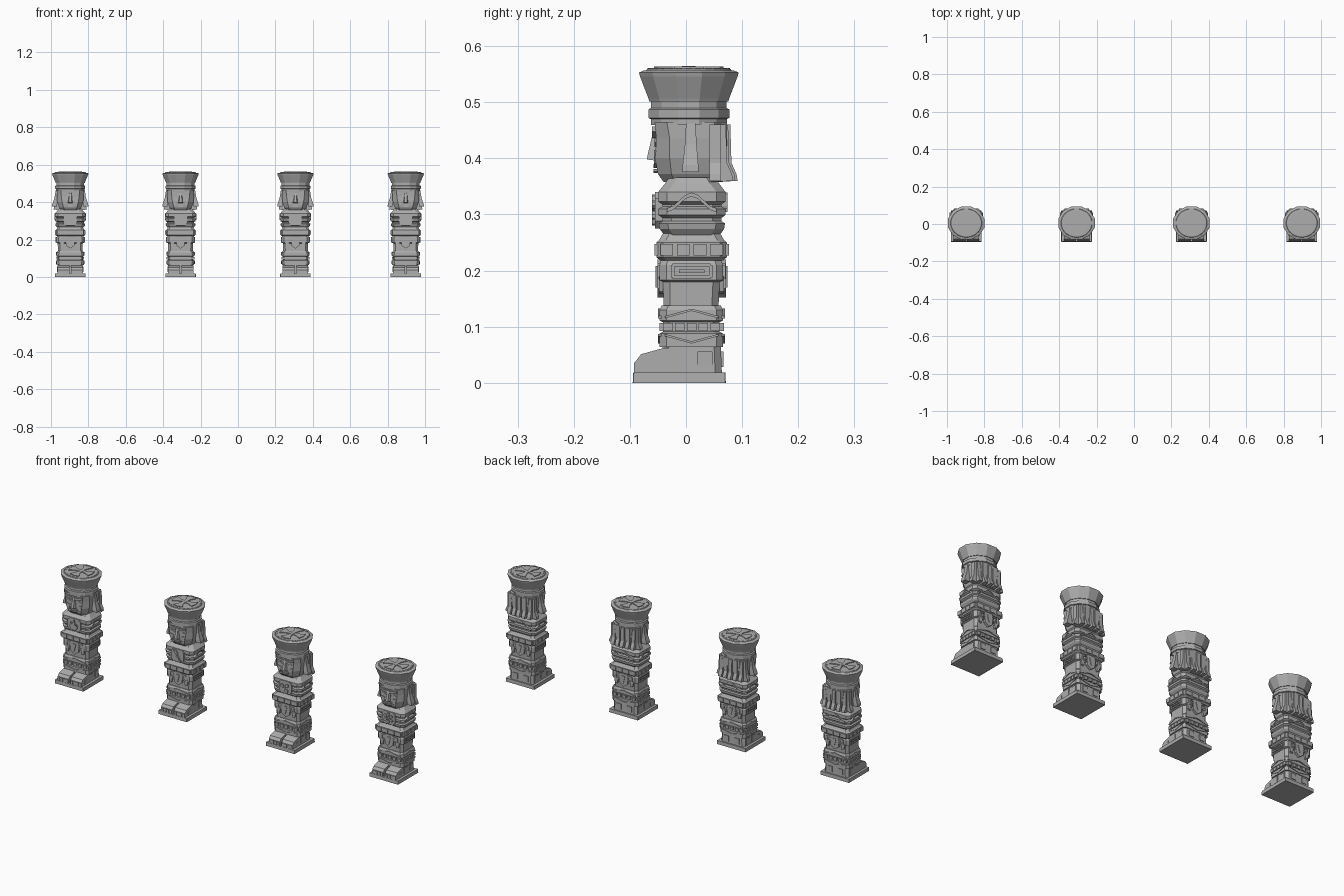
import bpy, bmesh
from math import pi, sin, cos
from mathutils import Matrix, Vector

if "Cube" in bpy.data.objects:
    bpy.data.objects.remove(bpy.data.objects["Cube"])

stone = bpy.data.materials.new("grey stone")
stone.use_nodes = True
GREY = (0.42, 0.42, 0.42, 1)
stone.diffuse_color = GREY
stone.node_tree.nodes["Principled BSDF"].inputs["Base Color"].default_value = GREY

STATUES = {"first": -0.897, "second": -0.307, "third": 0.307, "fourth": 0.897}
CY = 0.01  # body axis


def part(name, bm, statues=STATUES):
    """Finish a mesh and stand one copy in each listed statue."""
    bmesh.ops.recalc_face_normals(bm, faces=bm.faces)
    mesh = bpy.data.meshes.new(name)
    bm.to_mesh(mesh)
    bm.free()
    mesh.materials.append(stone)
    for s in statues:
        ob = bpy.data.objects.new(f"{s}_{name}", mesh)
        ob.location.x = STATUES[s]
        bpy.context.collection.objects.link(ob)


def loft(bm, rings):
    """Skin a stack of equal-length point rings and cap the ends."""
    rows = [[bm.verts.new(p) for p in r] for r in rings]
    sides = []
    for a, b in zip(rows, rows[1:]):
        for i in range(len(a)):
            j = (i + 1) % len(a)
            sides.append(bm.faces.new((a[i], a[j], b[j], b[i])))
    bm.faces.new(rows[0][::-1])
    bm.faces.new(rows[-1])
    return sides


def block(z, hx, y0, y1, c=0.012):
    """Rectangle ring with cut corners."""
    return [(-hx + c, y0, z), (hx - c, y0, z), (hx, y0 + c, z), (hx, y1 - c, z),
            (hx - c, y1, z), (-hx + c, y1, z), (-hx, y1 - c, z), (-hx, y0 + c, z)]


def oval(z, rx, ry, n=12):
    return [(rx * cos(2 * pi * (i + .5) / n), 0.005 + ry * sin(2 * pi * (i + .5) / n), z)
            for i in range(n)]


def wall(turn, dist, cy=CY):
    """Matrix that lays a flat outline on an upright wall; turn 0 is the front."""
    return (Matrix.Translation((0, cy, 0)) @ Matrix.Rotation(turn * pi / 2, 4, 'Z')
            @ Matrix.Translation((0, -dist, 0)) @ Matrix.Rotation(pi / 2, 4, 'X'))


def plate(bm, pts, m, depth=0.005, sink=0.006):
    loft(bm, [[m @ Vector((u, v, w)) for u, v in pts] for w in (-sink, depth)])


def rect(u, v, hu, hv):
    return [(u - hu, v - hv), (u + hu, v - hv), (u + hu, v + hv), (u - hu, v + hv)]


def walls(hx, hy):
    """The four wall matrices with their half widths."""
    return [(wall(k, hx if k % 2 else hy), hy if k % 2 else hx) for k in range(4)]


def frame(bm, m, v, hu, hv, t=0.003, depth=0.004):
    for s in (-1, 1):
        plate(bm, rect(0, v + s * hv, hu, t), m, depth)
        plate(bm, rect(s * hu, v, t, hv), m, depth)


# Plinth
bm = bmesh.new()
loft(bm, [block(0, .082, -.095, .071, .001), block(.018, .081, -.094, .07, .001)])
part("plinth", bm)

# Feet with toes
bm = bmesh.new()
for s in (-1, 1):
    profile = [(-.09, .016), (-.09, .038), (-.08, .051), (-.04, .062), (0, .062), (0, .016)]
    loft(bm, [[(s * x, y, z) for y, z in profile] for x in (.005, .068)])
    for t in range(4):
        plate(bm, rect(s * (.013 + t * .0158), .027, .006, .009), wall(0, .1), .003, .012)
    for k, u in ((1, -.067), (3, .067)):
        plate(bm, [(u - .008, .026), (u + .008, .026), (u + .008, .044 if k == 1 else .038),
                   (u - .008, .038 if k == 1 else .044)], wall(k, .068), .002)
part("feet", bm)

# Legs with raised panels
bm = bmesh.new()
loft(bm, [block(.016, .068, -.045, .064), block(.066, .066, -.042, .062)])
for m, w in walls(.066, .053)[1:]:
    for s in (-1, 1):
        plate(bm, rect(s * w * .45, .042, .013, .014), m, .004)
part("legs", bm)

# Shin band: two chevron collars with a row of beads between
bm = bmesh.new()
loft(bm, [block(.064, .073, -.047, .066), block(.088, .073, -.047, .066),
          block(.091, .067, -.041, .06), block(.108, .067, -.041, .06),
          block(.111, .073, -.047, .066), block(.13, .073, -.047, .066),
          block(.138, .069, -.043, .062)])
for m, w in walls(.073, .0565):
    e = w - .009
    for z, d in ((.083, -.013), (.115, .013)):
        plate(bm, [(-e, z), (0, z + d), (e, z), (e, z + .004), (0, z + d + .004), (-e, z + .004)],
              m, .003)
    for i in range(5):
        plate(bm, rect((i - 2) * w * .37, .0995, .0085, .0075), m, .001, .008)
part("shin_band", bm)

# Thighs and skirt
bm = bmesh.new()
loft(bm, [block(.136, .066, -.04, .058), block(.18, .067, -.041, .06),
          block(.183, .074, -.047, .066), block(.21, .074, -.047, .066),
          block(.224, .068, -.043, .061)])
for m, w in walls(.074, .0565):
    frame(bm, m, .199, w * .6, .011)
    plate(bm, rect(0, .199, w * .4, .003), m, .004)
part("skirt", bm)

# Loincloth flaps, front and back
bm = bmesh.new()
for k in (0, 2):
    plate(bm, [(-.022, .22), (-.022, .168), (0, .152), (.022, .168), (.022, .22)],
          wall(k, .057), .004, .012)
    plate(bm, [(-.01, .208), (0, .17), (.01, .208)], wall(k, .06), .004)
    for s in (-1, 1):
        plate(bm, [(s * .032, .19), (s * .056, .19), (s * .05, .163), (s * .038, .158)],
              wall(k, .056), .002, .012)
part("loincloth", bm)

# Belt with square studs
bm = bmesh.new()
loft(bm, [block(.218, .072, -.046, .066), block(.224, .079, -.053, .073),
          block(.25, .079, -.053, .073), block(.254, .074, -.048, .068),
          block(.268, .066, -.04, .06)])
for m, w in walls(.079, .063):
    for i in range(4):
        plate(bm, rect((i - 1.5) * w * .47, .237, w * .18, .0105), m, .0035)
part("belt", bm)

# Torso with ribs
bm = bmesh.new()
ribs = [(.262, .068), (.274, .078), (.284, .08), (.288, .073), (.294, .073), (.299, .081),
        (.31, .081), (.314, .073), (.318, .073), (.323, .081), (.34, .081), (.355, .068), (.366, .06)]
loft(bm, [block(z, h, .025 - h * .92, h * .87, .016) for z, h in ribs])
for k in (1, 2, 3):
    w = .058 if k == 2 else .044
    arch = [(u * w / 4, .318 + .014 * cos(u * pi / 4)) for u in range(-4, 5)]
    plate(bm, arch + [(u, v + .007) for u, v in arch[::-1]],
          wall(k, .06 if k == 2 else .08), .004, .01)
part("torso", bm)

# Chest plaque and its emblems
bm = bmesh.new()
plate(bm, [(-.036, .288), (-.024, .275), (.024, .275), (.036, .288), (.036, .328),
           (.024, .34), (-.024, .34), (-.036, .328)], wall(0, .062), .003, .015)
part("chest_plaque", bm)

CHEST = wall(0, .065)


def petal(a, r0, r1, w, cu=0, cv=.308):
    shape = [(r0, 0), ((r0 + r1) / 2, -w), (r1 - w * .4, -w * .7), (r1, 0),
             (r1 - w * .4, w * .7), ((r0 + r1) / 2, w)]
    return [(cu + r * cos(a) - t * sin(a), cv + r * sin(a) + t * cos(a)) for r, t in shape]


flame = [(-.012, .282), (.012, .282), (.022, .296), (.018, .314), (.01, .306), (.003, .335),
         (-.008, .312), (-.016, .32), (-.022, .297)]
bolt = [(-.024, .334), (-.006, .334), (.006, .316), (0, .314), (.024, .281), (-.007, .304),
        (0, .307)]
emblems = {"first": ("flame_emblem", [flame]), "second": ("bolt_emblem", [bolt]),
           "third": ("leaf_emblem", [petal(a, 0, .024, .009, u, v) for a, u, v in
                                     ((.9, .004, .307), (2.5, -.004, .306), (-1, .002, .302))]),
           "fourth": ("flower_emblem", [petal(k * pi / 3 + pi / 6, .005, .028, .007)
                                        for k in range(6)])}
for statue, (name, shapes) in emblems.items():
    bm = bmesh.new()
    for pts in shapes:
        plate(bm, pts, CHEST, .006)
    part(name, bm, [statue])

# Head with a tapering jaw
bm = bmesh.new()
loft(bm, [block(.358, .05, -.04, .066, .02), block(.372, .06, -.05, .07, .024),
          block(.4, .069, -.055, .072, .026), block(.435, .072, -.053, .073, .024),
          block(.465, .072, -.056, .073, .022)])
part("head", bm)

# Face: nose, brows, eyes, cheeks, lips
bm = bmesh.new()
loft(bm, [[(-.015, -.045, .395), (.015, -.045, .395), (.009, -.07, .398), (-.009, -.07, .398)],
          [(-.014, -.045, .406), (.014, -.045, .406), (.007, -.068, .408), (-.007, -.068, .408)],
          [(-.006, -.045, .45), (.006, -.045, .45), (.005, -.058, .45), (-.005, -.058, .45)]])
FACE = wall(0, .064)
for s in (-1, 1):
    plate(bm, [(s * u, v) for u, v in ((.006, .436), (.05, .448), (.048, .457), (.006, .447))],
          FACE, .007, .014)
    plate(bm, [(s * u, v) for u, v in ((.013, .424), (.028, .42), (.044, .428), (.03, .435))],
          FACE, .002)
    plate(bm, [(s * u, v) for u, v in ((.02, .41), (.046, .415), (.04, .392), (.027, .383))],
          FACE, .003)
for v, w in ((.386, .022), (.377, .018)):
    plate(bm, [(-w, v), (-w * .5, v - .003), (w * .5, v - .003), (w, v), (w * .4, v + .004),
               (-w * .4, v + .004)], FACE, .004, .012)
part("face", bm)

# Ear flaps spreading outward at the bottom
bm = bmesh.new()
for s in (-1, 1):
    loft(bm, [[(s * x0, y0, z), (s * x1, y0, z), (s * x1, y1, z), (s * x0, y1, z)]
              for z, x0, x1, y0, y1 in ((.376, .07, .097, -.006, .022), (.388, .07, .096, -.006, .022),
                                        (.425, .066, .084, -.002, .019), (.462, .066, .078, 0, .017))])
part("ear_flaps", bm)

# Hair ridges on the back and rear sides
bm = bmesh.new()
ridge = [(.06, .358), (.092, .36), (.09, .372), (.081, .392), (.079, .46), (.06, .462)]
for i in range(5):
    x = (i - 2) * .028
    drop = .004 * abs(i - 2)
    loft(bm, [[(x + d, y - drop, z) for y, z in ridge] for d in (-.0095, .0095)])
for s in (-1, 1):
    loft(bm, [[(s * (y - .003), v, z) for y, z in ridge] for v in (.042, .062)])
part("hair_ridges", bm)

# Headband
bm = bmesh.new()
loft(bm, [oval(z, r, r * .9) for z, r in ((.459, .078), (.47, .078), (.472, .083), (.487, .083),
                                          (.49, .077), (.508, .077))])
part("headband", bm)

# Crown with sunken panels
bm = bmesh.new()
sides = loft(bm, [oval(z, r, r * .91) for z, r in ((.501, .08), (.507, .082), (.546, .099),
                                                   (.553, .101), (.557, .09))])
bmesh.ops.inset_individual(bm, faces=sides[12:24], thickness=.006, depth=-.005)
part("crown", bm)

# Crown lid: rim beads and a flared cross
bm = bmesh.new()
loft(bm, [oval(.553, .088, .08, 24), oval(.5595, .082, .075, 24), oval(.5605, .07, .064, 24)])
lid = Matrix.Translation((0, .005, .56))
for k in range(4):
    turn = lid @ Matrix.Rotation(k * pi / 2, 4, 'Z')
    plate(bm, [(.008, -.008), (.03, -.012), (.056, -.026), (.062, 0), (.056, .026),
               (.03, .012), (.008, .008)], turn, .004)
plate(bm, [(.012 * cos(k * pi / 4), .012 * sin(k * pi / 4)) for k in range(8)], lid, .005)
for k in range(24):
    plate(bm, rect(.077, 0, .004, .006),
          lid @ Matrix.Diagonal((1, .91, 1, 1)) @ Matrix.Rotation(k * pi / 12, 4, 'Z'), .001)
part("crown_lid", bm)
